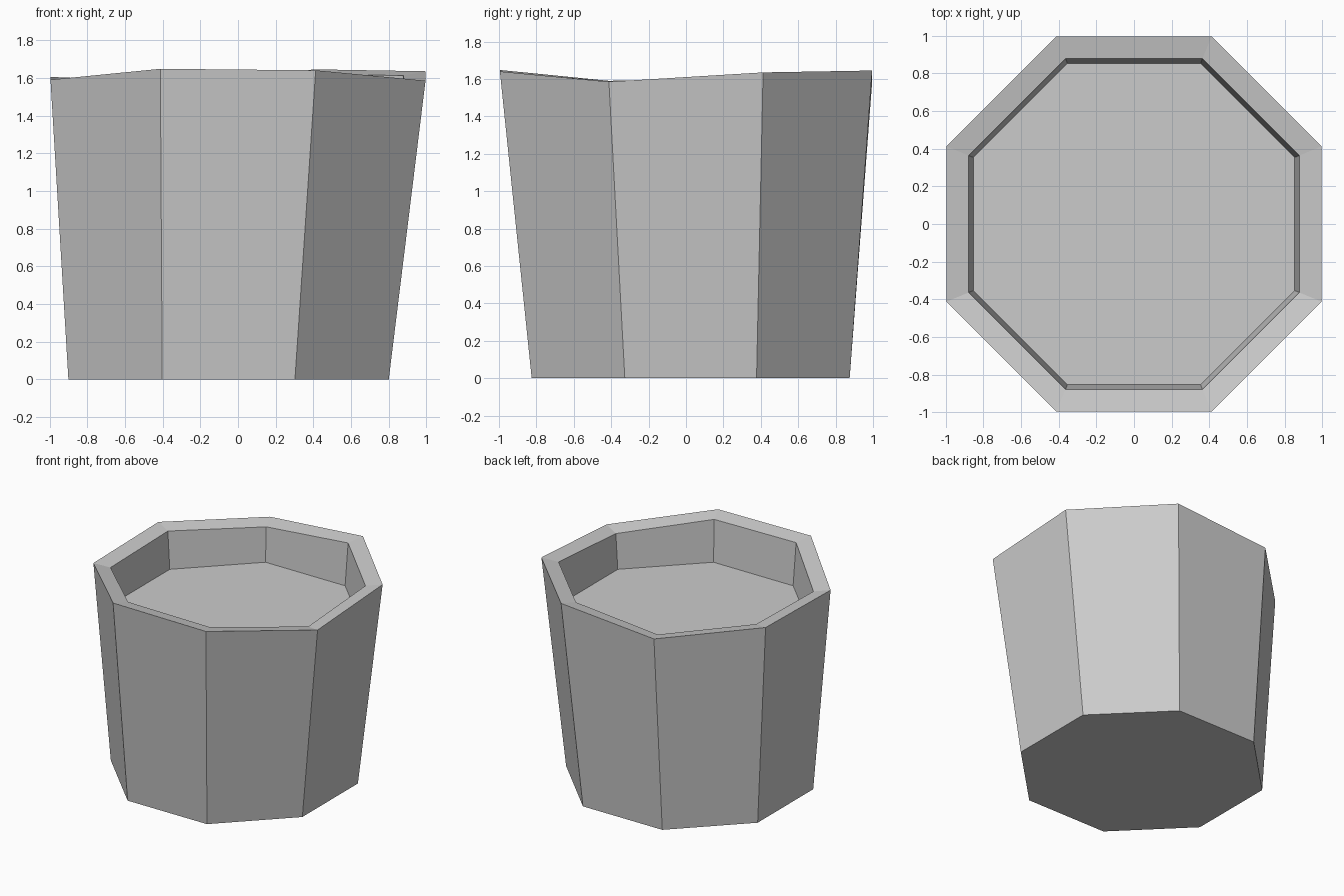
import bpy, bmesh, math

if "Cube" in bpy.data.objects:
    bpy.data.objects.remove(bpy.data.objects["Cube"])

SIDES = 8
# Uneven rim heights, counter-clockwise starting at the right-front corner
RIM = [1.585, 1.635, 1.645, 1.58, 1.605, 1.59, 1.648, 1.64]


def ring(bm, half_width, heights, cx=0.0, cy=0.0):
    """Octagon with flats on the axes; half_width is the centre-to-flat distance."""
    r = half_width / math.cos(math.pi / SIDES)
    verts = []
    for i in range(SIDES):
        a = math.radians(-22.5 + 45 * i)
        verts.append(bm.verts.new((cx + r * math.cos(a), cy + r * math.sin(a), heights[i])))
    return verts


def bridge(bm, lower, upper):
    for i in range(SIDES):
        j = (i + 1) % SIDES
        bm.faces.new((lower[i], lower[j], upper[j], upper[i]))


bm = bmesh.new()
# Rings run up the outside, over the rim and down to the recessed top
base = ring(bm, 0.85, [0.0] * SIDES, -0.05, 0.025)
outer_rim = ring(bm, 0.995, RIM)
inner_rim = ring(bm, 0.877, [z - 0.023 for z in RIM])
recess = ring(bm, 0.853, [1.285] * SIDES)

for lower, upper in ((base, outer_rim), (outer_rim, inner_rim), (inner_rim, recess)):
    bridge(bm, lower, upper)
bm.faces.new(recess)                   # recessed floor
bm.faces.new(list(reversed(base)))     # underside

mesh = bpy.data.meshes.new("octagonal_tub")
bm.to_mesh(mesh)
bm.free()

grey = bpy.data.materials.new("light grey")
grey.diffuse_color = (0.6, 0.6, 0.6, 1.0)
grey.use_nodes = True
grey.node_tree.nodes["Principled BSDF"].inputs["Base Color"].default_value = grey.diffuse_color
mesh.materials.append(grey)
tub = bpy.data.objects.new("octagonal_tub", mesh)
bpy.context.collection.objects.link(tub)
